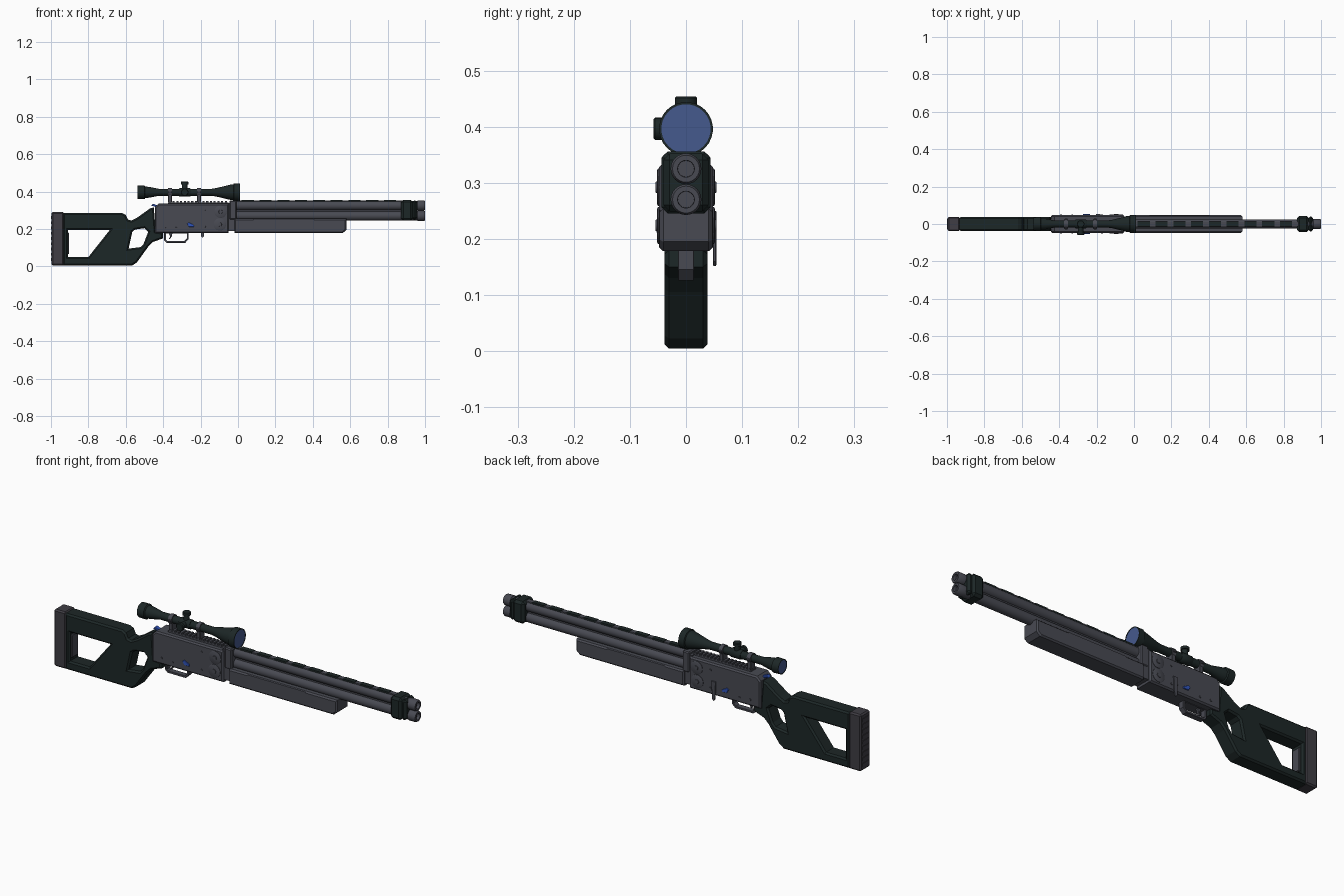
import bpy, bmesh, math
from mathutils import Vector

cube = bpy.data.objects.get("Cube")
if cube:
    bpy.data.objects.remove(cube, do_unlink=True)


def material(name, rgb):
    m = bpy.data.materials.new(name)
    m.use_nodes = True
    m.diffuse_color = (*rgb, 1)
    m.node_tree.nodes["Principled BSDF"].inputs["Base Color"].default_value = (*rgb, 1)
    return m


DARK = material("dark green polymer", (0.012, 0.02, 0.02))
STEEL = material("gunmetal", (0.065, 0.068, 0.085))
RUBBER = material("grey rubber", (0.05, 0.047, 0.058))
LENS = material("lens blue", (0.06, 0.1, 0.27))
BLUE = material("button blue", (0.03, 0.09, 0.5))


def add(name, mesh, mat, smooth=False):
    mesh.name = name
    mesh.materials.clear()
    mesh.materials.append(mat)
    ob = bpy.data.objects.new(name, mesh)
    bpy.context.collection.objects.link(ob)
    if smooth:
        bpy.ops.object.select_all(action='DESELECT')
        ob.select_set(True)
        bpy.context.view_layer.objects.active = ob
        bpy.ops.object.shade_smooth_by_angle(angle=math.radians(35))
    return ob


def plate(name, outlines, half, mat, bevel=0.005, y=0):
    """Chamfered side profile in xz; outlines after the first are holes."""
    cu = bpy.data.curves.new(name, 'CURVE')
    cu.dimensions = '2D'
    cu.fill_mode = 'BOTH'
    cu.extrude = half - bevel
    cu.bevel_depth = bevel
    cu.bevel_resolution = 0
    cu.offset = -bevel
    for pts in outlines:
        sp = cu.splines.new('POLY')
        sp.points.add(len(pts) - 1)
        for p, (a, b) in zip(sp.points, pts):
            p.co = (a, b, 0, 1)
        sp.use_cyclic_u = True
    tmp = bpy.data.objects.new(name + " outline", cu)
    bpy.context.collection.objects.link(tmp)
    dg = bpy.context.evaluated_depsgraph_get()
    mesh = bpy.data.meshes.new_from_object(tmp.evaluated_get(dg))
    bpy.data.objects.remove(tmp, do_unlink=True)
    bm = bmesh.new()
    bm.from_mesh(mesh)
    for v in bm.verts:
        v.co = (v.co.x, y - v.co.z, v.co.y)
    bmesh.ops.remove_doubles(bm, verts=bm.verts, dist=1e-5)
    bmesh.ops.recalc_face_normals(bm, faces=bm.faces)
    for f in bm.faces:
        f.smooth = False
    bm.to_mesh(mesh)
    bm.free()
    return add(name, mesh, mat)


def box(name, lo, hi, mat, bevel=0.0):
    bm = bmesh.new()
    bmesh.ops.create_cube(bm, size=1)
    for v in bm.verts:
        v.co = [a + (b - a) * (c + 0.5) for a, b, c in zip(lo, hi, v.co)]
    if bevel:
        bmesh.ops.bevel(bm, geom=bm.edges[:], offset=bevel, segments=1, affect='EDGES')
    mesh = bpy.data.meshes.new(name)
    bm.to_mesh(mesh)
    bm.free()
    return add(name, mesh, mat)


def lathe(name, profile, origin, axis, mat, sides=24):
    """Closed turned part; profile is (distance along axis, radius)."""
    d = Vector(axis)
    u = d.orthogonal().normalized()
    w = d.cross(u)
    bm = bmesh.new()
    rings = []
    for t, r in profile:
        angles = [2 * math.pi * i / sides for i in range(sides)]
        rings.append([bm.verts.new(Vector(origin) + d * t + (u * math.cos(a) + w * math.sin(a)) * r)
                      for a in angles])
    for a, b in zip(rings, rings[1:]):
        for i in range(sides):
            j = (i + 1) % sides
            bm.faces.new((a[i], a[j], b[j], b[i]))
    bm.faces.new(rings[0])
    bm.faces.new(rings[-1])
    bmesh.ops.recalc_face_normals(bm, faces=bm.faces)
    mesh = bpy.data.meshes.new(name)
    bm.to_mesh(mesh)
    bm.free()
    return add(name, mesh, mat, True)


X, Y, Z = (1, 0, 0), (0, 1, 0), (0, 0, 1)

# Skeleton stock with thumbhole, and its butt pad
stock = [(-.935, .005), (-.565, .005), (-.54, .022), (-.48, .105), (-.455, .13), (-.4, .15), (-.4, .18),
         (-.44, .185), (-.45, .315), (-.47, .31), (-.54, .26), (-.57, .245), (-.588, .25), (-.6, .275),
         (-.62, .285), (-.935, .285)]
window = [(-.91, .05), (-.8, .05), (-.685, .195), (-.91, .195)]
thumbhole = [(-.585, .095), (-.52, .103), (-.505, .12), (-.48, .185), (-.5, .204), (-.55, .197), (-.565, .185)]
plate("stock", [stock, window, thumbhole], .038, DARK, .008)
box("butt_pad", (-.997, -.038, .005), (-.93, .038, .29), RUBBER, .007)
for i in range(9):
    z = .03 + i * .028
    box("pad_ridge", (-1, -.028, z), (-.99, .028, z + .014), RUBBER)
box("window_insert", (-.915, -.024, .065), (-.903, .024, .18), STEEL, .003)

# Receiver, hinge block and fore-end
plate("receiver", [[(-.445, .178), (-.05, .178), (-.05, .335), (-.425, .335), (-.445, .315)]],
      .048, STEEL, .007)
box("hinge_block", (-.06, -.038, .19), (-.018, .038, .34), STEEL)
box("barrel_collar", (-.046, -.042, .25), (-.008, .042, .352), STEEL, .005)
plate("fore_end", [[(-.02, .178), (.56, .178), (.58, .195), (.58, .255), (-.02, .255)],
                   [(.065, .194), (.405, .194), (.4, .246), (.088, .246)]], .047, STEEL, .007)

# Side pins, hinge discs and blue release buttons on both sides
for s in (-1, 1):
    d = (0, s, 0)
    for x, z in ((-.093, .292), (-.097, .224)):
        lathe("hinge_disc", [(.04, .033), (.05, .033), (.052, .029)], (x, 0, z), d, STEEL)
        lathe("hinge_pin", [(.05, .012), (.054, .01)], (x, 0, z), d, STEEL, 12)
    for x, z in ((-.39, .21), (-.33, .205), (-.17, .21), (-.17, .3)):
        lathe("side_pin", [(.045, .006), (.051, .005)], (x, 0, z), d, STEEL, 10)
    plate("release_button", [[(-.272, .228), (-.262, .235), (-.235, .22), (-.235, .211), (-.262, .211)]],
          .005, BLUE, .001, s * .048)
plate("side_lever", [[(-.198, .16), (-.19, .152), (-.182, .16), (-.178, .25), (-.202, .25)]],
      .003, STEEL, .001, .051)
plate("safety_catch", [[(-.465, .325), (-.43, .315), (-.42, .322), (-.455, .335)]], .011, BLUE, .002)

# Trigger and guard
plate("trigger_guard", [[(-.395, .18), (-.395, .138), (-.383, .126), (-.282, .126), (-.264, .145), (-.264, .18)],
                        [(-.385, .176), (-.385, .143), (-.378, .136), (-.286, .136), (-.274, .149), (-.274, .176)]],
      .014, STEEL, .001)
plate("trigger", [[(-.372, .18), (-.35, .18), (-.354, .16), (-.364, .146), (-.37, .147), (-.362, .16)]],
      .006, STEEL, .001)

# Over-and-under barrels with muzzle bands and bores
for z in (.325, .27):
    lathe("barrel", [(-.03, .025), (.958, .025), (.96, .0275), (.994, .0275), (1, .024),
                     (1, .015), (.985, .0145)], (0, 0, z), X, STEEL)
box("barrel_spacer", (-.01, -.008, .25), (.88, .008, .34), STEEL)
box("muzzle_clamp", (.872, -.044, .245), (.935, .044, .356), DARK, .012)
box("muzzle_clamp_lip", (.93, -.04, .249), (.958, .04, .352), DARK, .011)

# Ventilated top rib
box("top_rib", (-.01, -.012, .343), (.88, .012, .353), STEEL)
for i in range(9):
    x = .02 + i * .095
    box("rib_inlay", (x, -.0125, .346), (x + .065, .0125, .355), DARK)

# Toothed sight rail on the receiver
box("rail_base", (-.375, -.02, .33), (-.05, .02, .342), STEEL)
for i in range(16):
    x = -.37 + i * .02
    box("rail_tooth", (x, -.02, .34), (x + .011, .02, .35), STEEL)

# Telescopic sight
lathe("scope_body", [(-.53, .031), (-.537, .033), (-.537, .036), (-.5, .037), (-.496, .031), (-.475, .029),
                     (-.425, .019), (-.14, .019), (-.115, .023), (-.04, .041), (-.025, .043), (-.022, .048),
                     (.01, .048), (.01, .044), (.004, .044)], (0, 0, .396), X, DARK, 28)
lathe("front_lens", [(0, .0442), (.0085, .0442)], (0, 0, .396), X, LENS, 28)
lathe("rear_lens", [(-.536, .0325), (-.528, .0325)], (0, 0, .396), X, LENS, 28)
lathe("turret_hub", [(-.315, .021), (-.312, .023), (-.258, .023), (-.255, .021)], (0, 0, .396), X, DARK)
for name, axis in (("top_turret", Z), ("side_turret", (0, -1, 0))):
    lathe(name, [(.01, .014), (.043, .014), (.043, .02), (.055, .02), (.058, .017)],
          (-.285, 0, .396), axis, DARK)
for x in (-.363, -.208):
    lathe("scope_ring", [(x - .01, .024), (x + .01, .024)], (0, 0, .396), X, STEEL)
    box("ring_foot", (x - .01, -.018, .342), (x + .01, .018, .386), STEEL, .002)
    box("ring_clamp_ears", (x - .008, -.029, .391), (x + .008, .029, .401), STEEL, .002)
